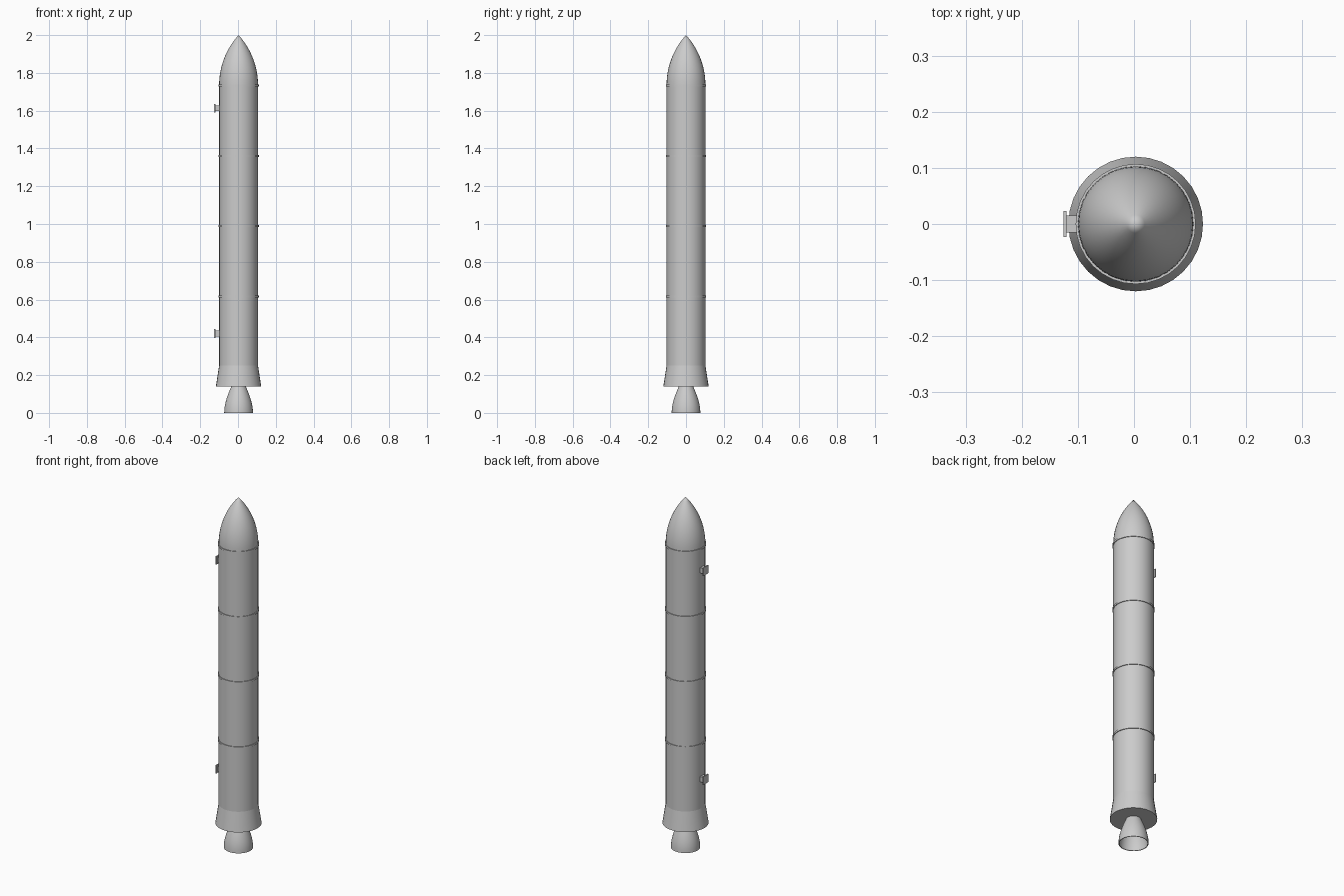
import bpy, bmesh, math
from mathutils import Matrix, Vector

if "Cube" in bpy.data.objects:
    bpy.data.objects.remove(bpy.data.objects["Cube"])

CX = 0.003      # hull axis, shifted by the side brackets
R = 0.103       # hull radius
SEGMENTS = 32

grey = bpy.data.materials.new("light grey")
grey.use_nodes = True
grey.diffuse_color = (0.6, 0.6, 0.6, 1)
grey.node_tree.nodes["Principled BSDF"].inputs["Base Color"].default_value = (0.6, 0.6, 0.6, 1)


def finish(name, bm, smooth=True):
    bmesh.ops.recalc_face_normals(bm, faces=bm.faces)
    mesh = bpy.data.meshes.new(name)
    bm.to_mesh(mesh)
    bm.free()
    mesh.materials.append(grey)
    obj = bpy.data.objects.new(name, mesh)
    bpy.context.collection.objects.link(obj)
    if smooth:
        bpy.ops.object.select_all(action="DESELECT")
        obj.select_set(True)
        bpy.context.view_layer.objects.active = obj
        bpy.ops.object.shade_smooth_by_angle(angle=math.radians(35))
    return obj


def lathe(name, profile, closed=False):
    """Spin (radius, height) points around the hull axis."""
    bm = bmesh.new()
    verts = [bm.verts.new((CX + r, 0, z)) for r, z in profile]
    ends = verts[1:] + verts[:1] if closed else verts[1:]
    edges = [bm.edges.new(pair) for pair in zip(verts, ends)]
    bmesh.ops.spin(bm, geom=verts + edges, cent=(CX, 0, 0), axis=(0, 0, 1),
                   angle=math.tau, steps=SEGMENTS)
    bmesh.ops.remove_doubles(bm, verts=bm.verts, dist=0.0001)
    return finish(name, bm)


# Hull and flared skirt
lathe("hull", [(R, 0.24), (R, 1.735)])
lathe("skirt", [(0, 0.14), (0.12, 0.14), (R, 0.25)])

# Pointed nose: circular arc tangent to the hull
base, length = 1.735, 0.265
arc = (R * R + length * length) / (2 * R)
lathe("nose_cone", [
    (max(0, math.sqrt(arc ** 2 - (length * i / 14) ** 2) - arc + R), base + length * i / 14)
    for i in range(15)])

# Joint rings
for i in range(4):
    z = 0.617 + 0.372 * i
    lathe(f"joint_ring_{i + 1}", [(R - 0.003, z - 0.005), (R + 0.004, z - 0.005),
                                  (R + 0.004, z + 0.005), (R - 0.003, z + 0.005)], closed=True)

# Open bell nozzle with a thin wall
outer = [(0.036 + 0.04 * math.sin(t * math.pi / 2), 0.145 * (1 - t))
         for t in [i / 8 for i in range(9)]]
inner = [(r - 0.004, z) for r, z in reversed(outer)]
lathe("engine_nozzle", outer + inner + [(0, 0.145)])


# Side attachment brackets: stem plus square pad
def box(bm, x0, x1, half):
    place = Matrix.Translation(Vector(((x0 + x1) / 2, 0, 0)))
    size = Matrix.Diagonal((x1 - x0, half * 2, half * 2, 1))
    bmesh.ops.create_cube(bm, size=1, matrix=place @ size)


for name, z in (("lower_bracket", 0.42), ("upper_bracket", 1.613)):
    bm = bmesh.new()
    box(bm, -0.121, -0.09, 0.015)
    box(bm, -0.126, -0.120, 0.023)
    finish(name, bm, smooth=False).location.z = z
